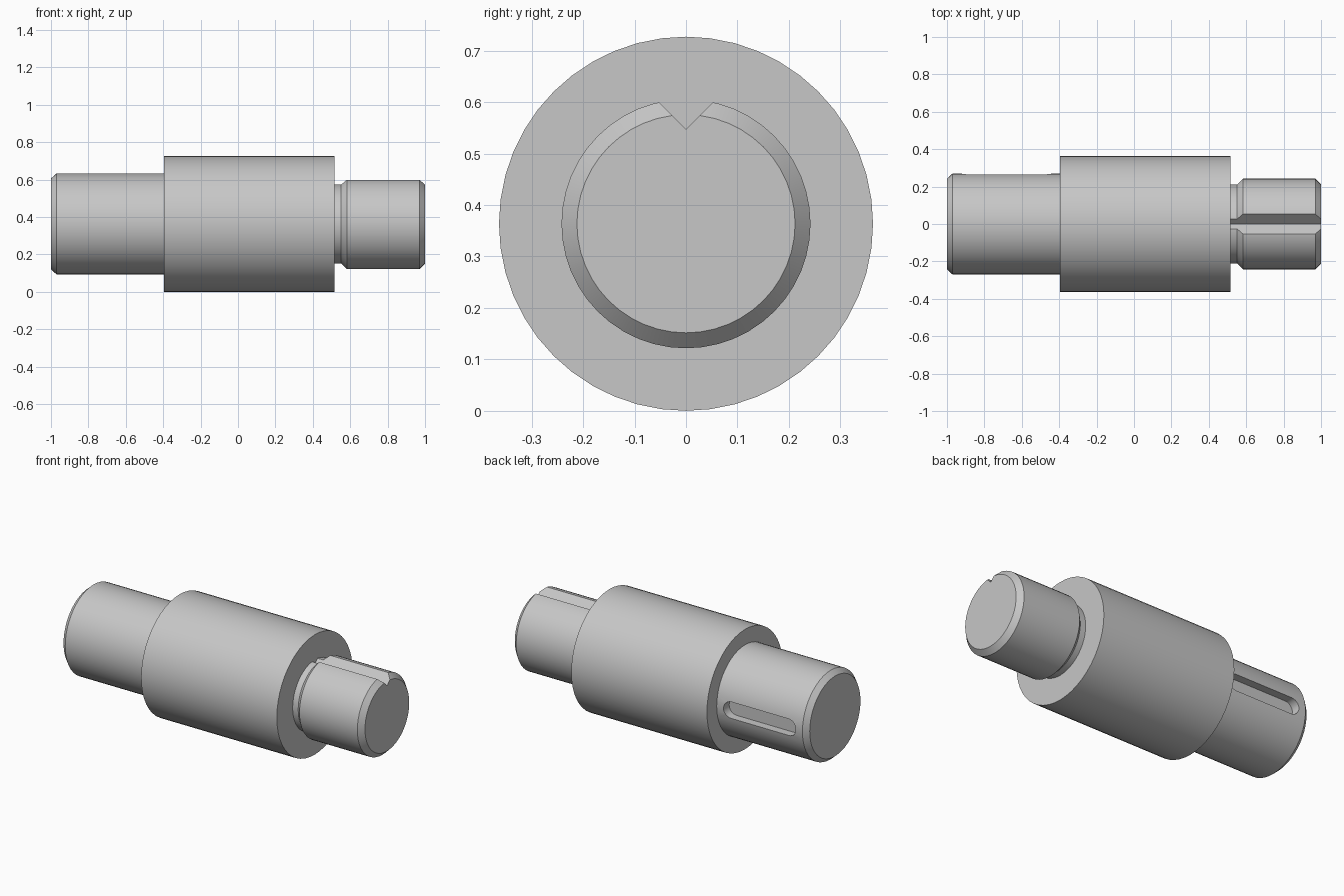
import bpy, bmesh, math
from mathutils import Matrix

if "Cube" in bpy.data.objects:
    bpy.data.objects.remove(bpy.data.objects["Cube"])

AXIS_Z = 0.3635
SIDES = 48

steel = bpy.data.materials.new("grey steel")
steel.diffuse_color = (0.57, 0.57, 0.57, 1)
steel.use_nodes = True
steel.node_tree.nodes["Principled BSDF"].inputs["Base Color"].default_value = steel.diffuse_color


def finish(bm, name):
    bmesh.ops.recalc_face_normals(bm, faces=bm.faces)
    mesh = bpy.data.meshes.new(name)
    bm.to_mesh(mesh)
    bm.free()
    mesh.materials.append(steel)
    obj = bpy.data.objects.new(name, mesh)
    bpy.context.collection.objects.link(obj)
    return obj


def lathe(name, profile):
    """Turn (x, radius) points around the shaft axis and cap both ends."""
    bm = bmesh.new()
    rings = []
    for x, r in profile:
        ring = []
        for i in range(SIDES):
            a = 2 * math.pi * i / SIDES
            ring.append(bm.verts.new((x, r * math.sin(a), AXIS_Z + r * math.cos(a))))
        rings.append(ring)
    for a, b in zip(rings, rings[1:]):
        for i in range(SIDES):
            j = (i + 1) % SIDES
            bm.faces.new((a[i], a[j], b[j], b[i]))
    bm.faces.new(rings[0])
    bm.faces.new(rings[-1])
    return finish(bm, name)


def prism(name, outline, offset):
    """Extrude a closed outline of 3D points along an offset."""
    bm = bmesh.new()
    face = bm.faces.new([bm.verts.new(p) for p in outline])
    ext = bmesh.ops.extrude_face_region(bm, geom=[face], use_keep_orig=True)
    moved = [g for g in ext["geom"] if isinstance(g, bmesh.types.BMVert)]
    bmesh.ops.translate(bm, verts=moved, vec=offset)
    return finish(bm, name)


def cut(obj, cutter):
    cutter.hide_render = True
    mod = obj.modifiers.new("cut", "BOOLEAN")
    mod.operation = "DIFFERENCE"
    mod.solver = "EXACT"
    mod.object = cutter
    bpy.context.view_layer.objects.active = obj
    bpy.ops.object.modifier_apply(modifier=mod.name)
    bpy.data.objects.remove(cutter)


# Thick middle of the shaft
body = lathe("shaft_body", [(-0.395, 0.3635), (0.515, 0.3635)])

# Left journal with chamfered end
left = lathe("keyed_journal", [(-1, 0.243), (-0.97, 0.27), (-0.385, 0.27)])

# Right journal with relief neck and two chamfers
right = lathe("grooved_journal", [(0.505, 0.212), (0.552, 0.212), (0.582, 0.242),
                                  (0.97, 0.242), (1, 0.212)])

# Round-ended keyway in the back of the left journal
slot = []
for cx, start in ((-0.49, -90), (-0.875, 90)):
    for i in range(13):
        a = math.radians(start + 15 * i)
        slot.append((cx + 0.05 * math.cos(a), 0.215, AXIS_Z + 0.05 * math.sin(a)))
cut(left, prism("keyway_cutter", slot, (0, 0.2, 0)))

# V groove along the top of the right journal
vee = [(0.49, 0, 0.547), (0.49, 0.15, 0.697), (0.49, -0.15, 0.697)]
cut(right, prism("groove_cutter", vee, (0.6, 0, 0)))

# Smooth round surfaces, crisp machined edges
for obj in (body, left, right):
    bpy.ops.object.select_all(action="DESELECT")
    obj.select_set(True)
    bpy.context.view_layer.objects.active = obj
    bpy.ops.object.shade_smooth_by_angle(angle=math.radians(30))
